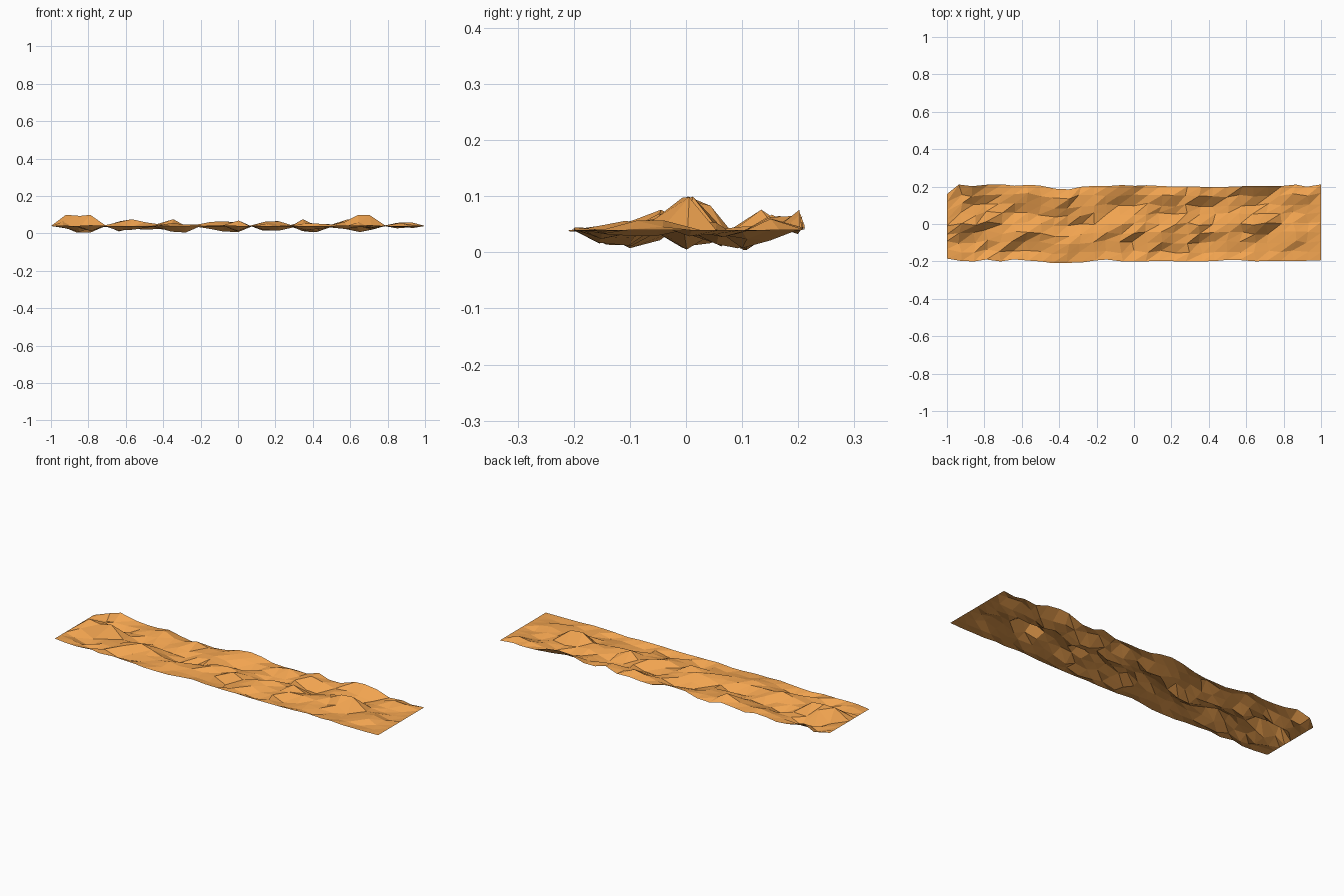
import bpy, bmesh, math, random

if "Cube" in bpy.data.objects:
    bpy.data.objects.remove(bpy.data.objects["Cube"])

random.seed(5)
NX, NY = 28, 8
MID = 0.04

# Rippled segments along the strip: start x, end x, hill height, hollow depth, hill centre y
segments = [
    (-1.00, -0.71, 0.060, 0.036, 0.01), (-0.71, -0.45, 0.036, 0.035, -0.04),
    (-0.45, -0.20, 0.036, 0.035, -0.09), (-0.20, 0.07, 0.034, 0.036, -0.02),
    (0.07, 0.28, 0.040, 0.034, -0.05), (0.28, 0.52, 0.036, 0.035, -0.03),
    (0.52, 0.78, 0.058, 0.033, 0.0), (0.78, 1.00, 0.024, 0.022, -0.06)]


def height(x, y):
    for a, b, up, down, centre in segments:
        if a <= x <= b:
            env = min(1.0, 1.3 * math.sin(math.pi * (x - a) / (b - a)))
            wave = 0.7 * math.cos(2 * math.pi * (y - centre) / 0.22) + random.uniform(-0.55, 0.55)
            wave = max(-1.0, min(1.0, wave))
            edge = max(0.08, min(1.0, (0.2 - abs(y)) / 0.06))
            if y > 0:
                edge = max(edge, 0.7)
            return MID + env * edge * wave * (up if wave > 0 else down)
    return MID


# Thin crumpled strip
bm = bmesh.new()
grid = []
for i in range(NX + 1):
    row = []
    x0 = -1 + 2 * i / NX
    dip = math.exp(-((x0 + 0.36) / 0.1) ** 2)
    front = -0.195 + random.uniform(-0.006, 0.006) - 0.016 * dip
    back = 0.205 + random.uniform(-0.007, 0.007) - 0.022 * dip
    if i == 0:
        front, back = -0.185, 0.16
    for j in range(NY + 1):
        y = front + (back - front) * j / NY
        x = x0 + (random.uniform(-0.012, 0.012) if 0 < i < NX else 0)
        if 0 < j < NY:
            y += random.uniform(-0.008, 0.008)
        row.append(bm.verts.new((x, y, height(x, y))))
    grid.append(row)
for i in range(NX):
    for j in range(NY):
        a, b = grid[i][j], grid[i + 1][j]
        c, d = grid[i + 1][j + 1], grid[i][j + 1]
        bm.faces.new((a, b, c))
        bm.faces.new((a, c, d))

mesh = bpy.data.meshes.new("crumpled_strip")
bm.to_mesh(mesh)
bm.free()
strip = bpy.data.objects.new("crumpled_strip", mesh)
bpy.context.collection.objects.link(strip)

# Orange colour
mat = bpy.data.materials.new("orange")
mat.diffuse_color = (0.88, 0.37, 0.08, 1)
mat.use_nodes = True
mat.node_tree.nodes["Principled BSDF"].inputs["Base Color"].default_value = mat.diffuse_color
mesh.materials.append(mat)
